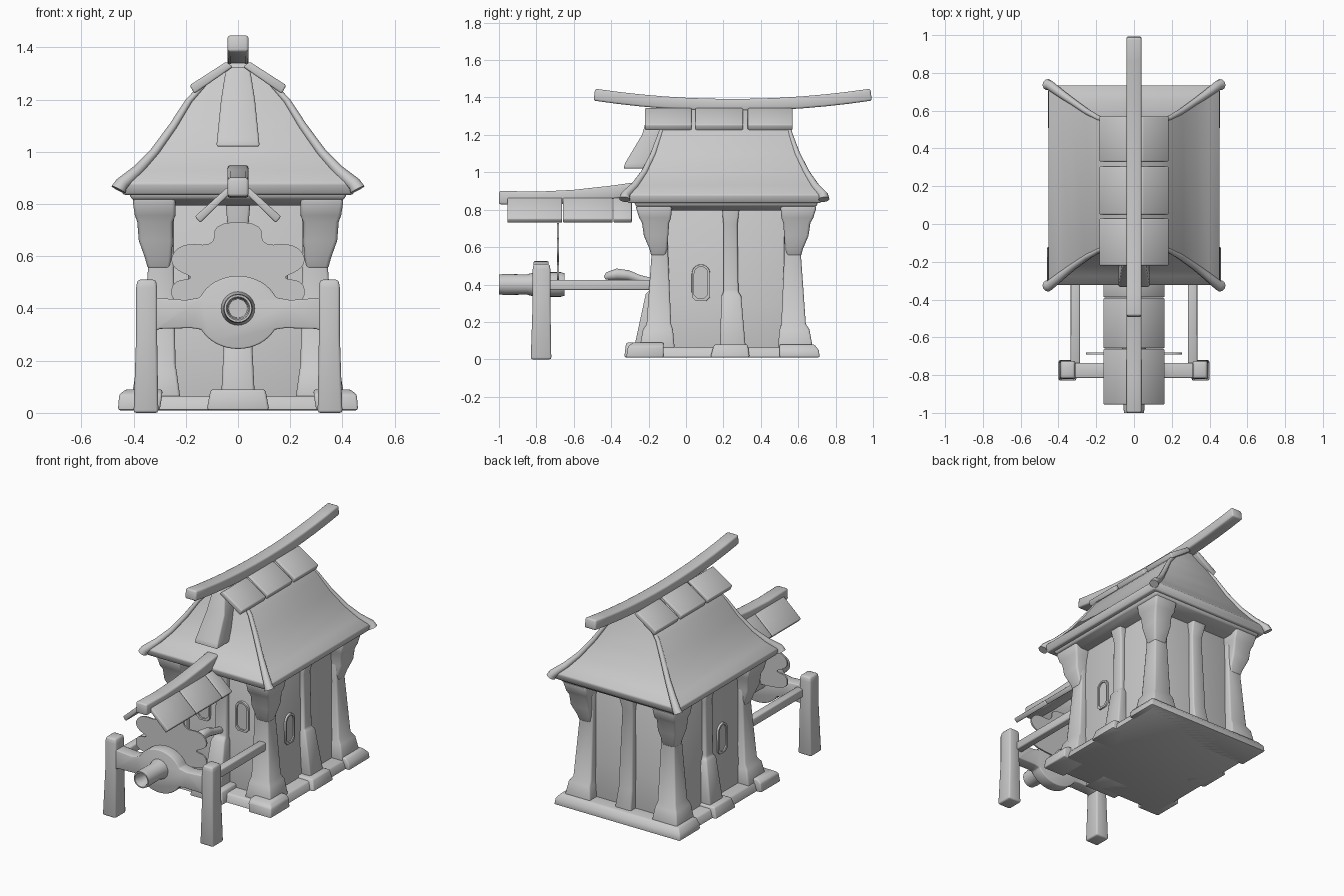
import bpy, bmesh
from math import sin, cos, pi, radians
from mathutils import Vector


def skin(name, rings, bevel=0.0, mirror=False):
    """Join equal-length point rings into a capped solid, softening sharp edges."""
    bm = bmesh.new()
    vs = [[bm.verts.new(p) for p in r] for r in rings]
    n = len(vs[0])
    for a, b in zip(vs, vs[1:]):
        for i in range(n):
            bm.faces.new((a[i], a[(i + 1) % n], b[(i + 1) % n], b[i]))
    bm.faces.new(vs[0])
    bm.faces.new(vs[-1])
    bmesh.ops.recalc_face_normals(bm, faces=bm.faces)
    if bevel:
        edges = [e for e in bm.edges if e.calc_face_angle(0) > 0.6]
        bmesh.ops.bevel(bm, geom=edges, offset=bevel, segments=2, profile=0.5,
                        affect='EDGES', clamp_overlap=True)
    me = bpy.data.meshes.new(name)
    bm.to_mesh(me)
    bm.free()
    ob = bpy.data.objects.new(name, me)
    bpy.context.collection.objects.link(ob)
    if mirror:
        ob.modifiers.new("mirror", 'MIRROR')
    return ob


def loft(name, secs, bevel=0.01, mirror=False):
    """Stack of rectangles (z, x0, x1, y0, y1)."""
    return skin(name, [[(a, c, z), (b, c, z), (b, d, z), (a, d, z)]
                       for z, a, b, c, d in secs], bevel, mirror)


def box(name, x0, x1, y0, y1, z0, z1, bevel=0.01, mirror=False):
    return loft(name, [(z0, x0, x1, y0, y1), (z1, x0, x1, y0, y1)], bevel, mirror)


def prism(name, outline, y0, y1, bevel=0.0, mirror=False):
    """Extrude an (x, z) outline along y."""
    return skin(name, [[(x, y, z) for x, z in outline] for y in (y0, y1)], bevel, mirror)


def beam(name, path, hw, hh, bevel=0.01):
    """Rectangular beam along a (y, z) path."""
    rings = []
    for i, p in enumerate(path):
        a, b = path[max(i - 1, 0)], path[min(i + 1, len(path) - 1)]
        d = Vector((b[0] - a[0], b[1] - a[1])).normalized() * hh
        rings.append([(s * hw, p[0] - t * d.y, p[1] + t * d.x)
                      for s, t in ((-1, -1), (1, -1), (1, 1), (-1, 1))])
    return skin(name, rings, bevel)


def tube(name, path, radii, mirror=False, n=10):
    pts = [Vector(p) for p in path]
    rings = []
    for i, p in enumerate(pts):
        d = pts[min(i + 1, len(pts) - 1)] - pts[max(i - 1, 0)]
        q = d.to_track_quat('Z', 'Y')
        rings.append([p + q @ Vector((radii[i] * cos(2 * pi * k / n),
                                      radii[i] * sin(2 * pi * k / n), 0)) for k in range(n)])
    return skin(name, rings, 0, mirror)


def smooth(pts, rounds=2):
    for _ in range(rounds):
        pts = [tuple(a[k] * (1 - t) + b[k] * t for k in (0, 1))
               for a, b in zip(pts, pts[1:] + pts[:1]) for t in (0.25, 0.75)]
    return pts


MID = 0.43  # y + y' of the house's front/back symmetry


def flip(secs):
    return [(z, a, b, MID - d, MID - c) for z, a, b, c, d in secs]


# Stone base with raised corners, front step and straight back edge
loft("base_slab", [(0.01, -0.43, 0.43, -0.29, 0.70), (0.065, -0.41, 0.41, -0.27, 0.68)])
corner = [(0.01, 0.30, 0.46, -0.32, -0.12), (0.07, 0.29, 0.455, -0.31, -0.12),
          (0.09, 0.29, 0.43, -0.28, -0.12)]
loft("front_corner_block", corner, 0.008, True)
loft("back_base_edge", [(0.01, -0.455, 0.455, 0.50, 0.715), (0.05, -0.45, 0.45, 0.50, 0.71),
                        (0.08, -0.425, 0.425, 0.50, 0.685)], 0.008)
loft("front_step", [(0.01, -0.12, 0.12, -0.33, -0.15), (0.09, -0.105, 0.105, -0.32, -0.15)])
loft("side_step", [(0.01, 0.3, 0.455, 0.13, 0.34), (0.08, 0.3, 0.435, 0.15, 0.33)], 0.01, True)

# Walls and eave beam
loft("walls", [(0.05, -0.335, 0.335, -0.175, 0.605), (0.3, -0.315, 0.315, -0.155, 0.585),
               (0.83, -0.305, 0.305, -0.145, 0.575)])
loft("eave_beam", [(0.795, -0.36, 0.36, -0.21, 0.64), (0.82, -0.41, 0.41, -0.27, 0.70),
                   (0.855, -0.42, 0.42, -0.28, 0.71)])

# Corner posts with flared feet and brackets
post = [(0.05, 0.22, 0.41, -0.25, -0.06), (0.16, 0.235, 0.39, -0.23, -0.07),
        (0.19, 0.24, 0.37, -0.21, -0.08), (0.55, 0.245, 0.345, -0.185, -0.095)]
loft("front_corner_post", post + [(0.82, 0.245, 0.345, -0.185, -0.095)], 0.01, True)
loft("back_corner_post", flip(post + [(0.82, 0.245, 0.345, -0.185, -0.095)]), 0.01, True)
bracket = [(0.55, 0.26, 0.345, -0.185, -0.11), (0.59, 0.255, 0.355, -0.195, -0.10),
           (0.66, 0.25, 0.38, -0.225, -0.095), (0.73, 0.25, 0.385, -0.235, -0.09),
           (0.755, 0.24, 0.395, -0.25, -0.08), (0.82, 0.24, 0.405, -0.27, -0.075)]
loft("front_corner_bracket", bracket, 0.012, True)
loft("back_corner_bracket", flip(bracket), 0.012, True)

# Middle posts
loft("side_middle_post", [(0.05, 0.29, 0.40, 0.18, 0.32), (0.34, 0.29, 0.355, 0.19, 0.295),
                          (0.36, 0.29, 0.34, 0.20, 0.28), (0.72, 0.29, 0.335, 0.20, 0.275),
                          (0.83, 0.29, 0.36, 0.19, 0.29)], 0.01, True)
loft("front_middle_post", [(0.05, -0.065, 0.065, -0.28, -0.12), (0.35, -0.05, 0.05, -0.215, -0.12),
                           (0.38, -0.04, 0.04, -0.185, -0.12), (0.72, -0.04, 0.04, -0.175, -0.12),
                           (0.83, -0.05, 0.05, -0.20, -0.12)])
loft("back_middle_post", [(0.05, -0.06, 0.06, 0.55, 0.66), (0.2, -0.05, 0.05, 0.55, 0.63),
                          (0.7, -0.04, 0.04, 0.55, 0.605), (0.83, -0.055, 0.055, 0.55, 0.64)])


# Arched window frames
def arch(w, h):
    top = [(w * cos(pi * k / 8), h - w + w * sin(pi * k / 8)) for k in range(9)]
    return [(-w, -h + 0.02), (-w + 0.02, -h), (w - 0.02, -h), (w, -h + 0.02)] + top


frame = [(0.052, 0.1, -0.02), (0.048, 0.097, 0.012), (0.036, 0.085, 0.012), (0.036, 0.085, 0.003)]
skin("side_window", [[(0.312 + d, 0.08 + u, 0.41 + v) for u, v in arch(w, h)]
                     for w, h, d in frame], 0, True)
skin("front_window", [[(0.14 + u, -0.15 - d, 0.53 + v) for u, v in arch(w, h)]
                      for w, h, d in frame], 0, True)

# Hipped roof with curved slopes
roof = [(0.835, 0.44, -0.31, 0.72), (0.88, 0.455, -0.325, 0.735), (0.93, 0.395, -0.275, 0.69),
        (1.0, 0.33, -0.225, 0.645), (1.1, 0.258, -0.175, 0.595), (1.2, 0.195, -0.14, 0.56),
        (1.26, 0.14, -0.12, 0.545), (1.34, 0.03, -0.1, 0.53)]
loft("roof", [(z, -h, h, a, b) for z, h, a, b in roof], 0.008)
for tag, col, end in (("front", 2, -0.328), ("back", 3, 0.738)):
    path = [(0.458, end, 0.855)] + [(r[1] - 0.008, r[col], r[0] - 0.004) for r in roof[1:7]]
    tube(tag + "_hip_ridge", path, [0.03, 0.026, 0.022, 0.018, 0.016, 0.013, 0.01], True)

# Ridge tiles and upswept ridge beam
for i, (a, b) in enumerate([(-0.22, 0.03), (0.05, 0.305), (0.33, 0.57)]):
    prism("ridge_tile_%d" % i, [(0.02, 1.325), (0.045, 1.345), (0.185, 1.255), (0.168, 1.222)],
          a, b, 0.007, True)
beam("ridge_beam", [(-0.49 + 1.48 * k / 12, 1.36 + 0.055 * (k / 6 - 1) ** 2) for k in range(13)],
     0.04, 0.032)

# Tapered slab on the front gable
skin("gable_slab", [[(-w, y0, z), (w, y0, z), (w, y1, z1), (-w, y1, z1)] for w, y0, z, y1, z1 in
                    [(0.083, -0.335, 1.02, -0.19, 1.02), (0.08, -0.325, 1.05, -0.17, 1.05),
                     (0.065, -0.235, 1.2, -0.1, 1.2), (0.045, -0.2, 1.325, -0.08, 1.325)]], 0.008)

# Small canopy in front
beam("canopy_beam", [(-1, 0.865), (-0.8, 0.86), (-0.6, 0.87), (-0.4, 0.892), (-0.2, 0.92)],
     0.04, 0.036)
for i, (a, b) in enumerate([(-0.955, -0.662), (-0.658, -0.392), (-0.388, -0.29)]):
    prism("canopy_tile_%d" % i, [(0.02, 0.85), (0.04, 0.865), (0.165, 0.752), (0.145, 0.728)],
          a, b, 0.006, True)

# Front frame: legs, side rails, crossbar with round centre
loft("frame_leg", [(0, 0.305, 0.40, -0.83, -0.72), (0.3, 0.31, 0.39, -0.82, -0.725),
                   (0.48, 0.31, 0.39, -0.82, -0.725), (0.51, 0.315, 0.385, -0.815, -0.73)],
     0.01, True)
box("side_rail", 0.285, 0.335, -0.74, -0.17, 0.37, 0.425, 0.008, True)


def disc(a, b):
    return [(0.16 * cos(radians(a + (b - a) * k / 16)),
             0.385 + 0.14 * sin(radians(a + (b - a) * k / 16))) for k in range(17)]


prism("crossbar", disc(24, 156) + [(-0.2, 0.432), (-0.33, 0.442), (-0.33, 0.305), (-0.3, 0.322),
                                   (-0.18, 0.325)]
      + disc(208, 332) + [(0.18, 0.325), (0.3, 0.322), (0.33, 0.305), (0.33, 0.442), (0.2, 0.432)],
      -0.815, -0.735, 0.006)

# Hollow axle hub
hub = [(-0.9, 0.036), (-0.99, 0.04), (-1, 0.045), (-1, 0.053), (-0.97, 0.056), (-0.85, 0.054),
       (-0.81, 0.066), (-0.67, 0.066), (-0.65, 0.06)]
skin("axle_hub", [[(r * cos(2 * pi * k / 24), y, 0.4 + r * sin(2 * pi * k / 24))
                   for k in range(24)] for y, r in hub])

# Thin lobed plate behind the hub
half = [(0.09, 0.73), (0.09, 0.64), (0.21, 0.65), (0.26, 0.60), (0.245, 0.55), (0.16, 0.515),
        (0.255, 0.505), (0.255, 0.42), (0.10, 0.40)]
prism("lobed_plate", smooth(half + [(-x, z) for x, z in reversed(half)]), -0.69, -0.68)

# Curved hook on the front wall
tube("wall_hook", [(0, -0.16, 0.41), (0, -0.25, 0.43), (0, -0.31, 0.45), (0, -0.37, 0.455),
                   (0, -0.42, 0.445), (0, -0.435, 0.435)], [0.02, 0.022, 0.028, 0.032, 0.022, 0.01])

# Smooth shading with crisp edges kept
bpy.ops.object.select_all(action='SELECT')
bpy.context.view_layer.objects.active = bpy.context.selected_objects[0]
bpy.ops.object.shade_smooth_by_angle(angle=radians(50))
